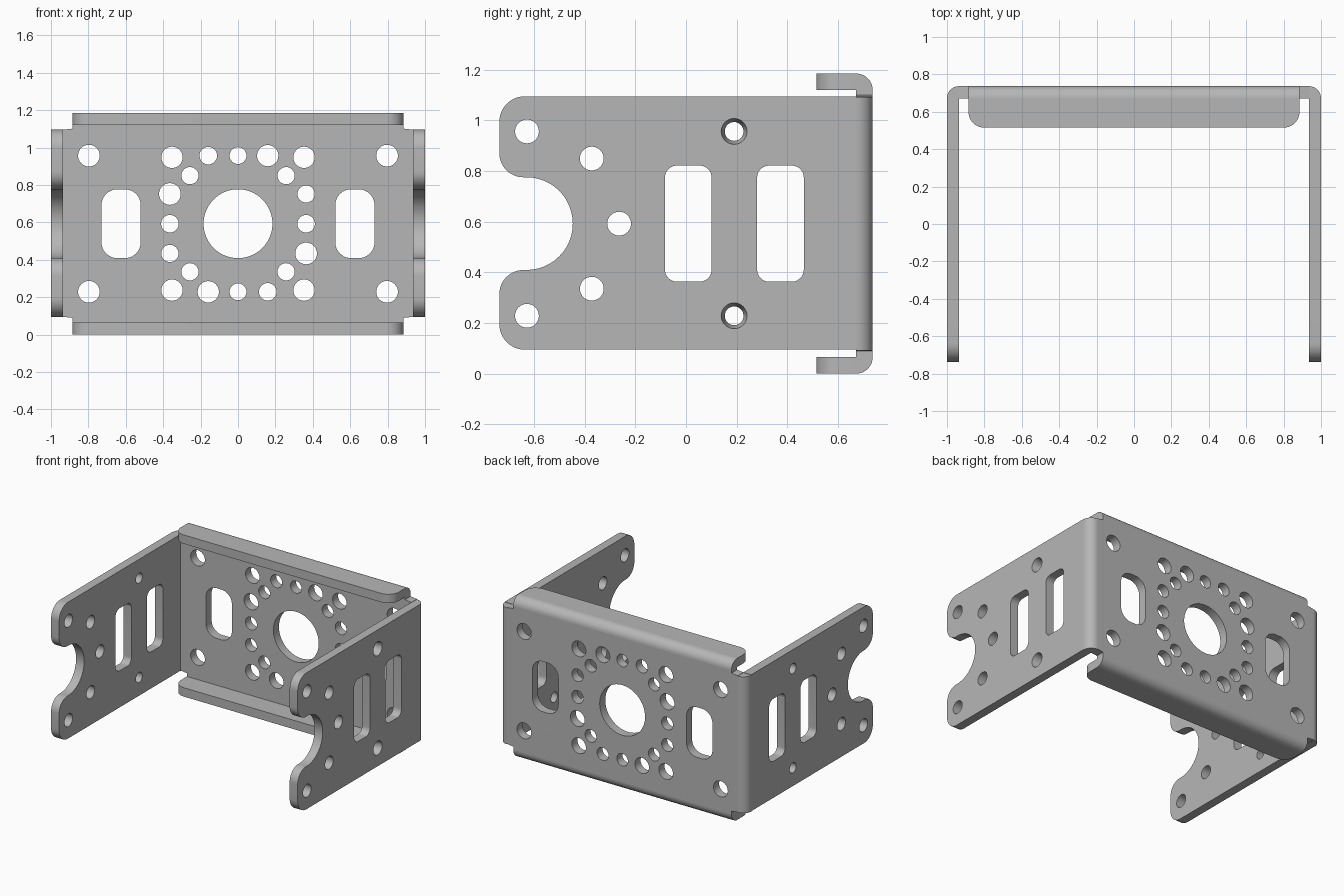
import bpy, bmesh, math
from mathutils import Vector, Matrix

cube = bpy.data.objects.get("Cube")
if cube:
    bpy.data.objects.remove(cube, do_unlink=True)

T = 0.065                 # sheet thickness
W, D, H = 1.0, 0.737, 1.185
MID = H / 2
XI, YI = W - T, D - T     # inner faces of the sheet
Z0, Z1 = 0.095, 1.095     # height range of the side plates
FX = 0.885                # half length of the flanges

steel = bpy.data.materials.new("grey_steel")
steel.use_nodes = True
COLOUR = (0.47, 0.47, 0.47, 1)
steel.diffuse_color = COLOUR
steel.node_tree.nodes["Principled BSDF"].inputs["Base Color"].default_value = COLOUR

# Sketch planes: local x, y, z axes given in world space
FLAT = Matrix.Identity(3)
FRONT = Matrix(((1, 0, 0), (0, 0, -1), (0, 1, 0)))
SIDE = Matrix(((0, 0, 1), (1, 0, 0), (0, 1, 0)))


def rounded(corners, steps=12):
    """Right-angled outline with a radius for each corner (x, y, r)."""
    pts = []
    for i, (x, y, r) in enumerate(corners):
        p = Vector((x, y))
        if r == 0:
            pts.append(p)
            continue
        a = (Vector(corners[i - 1][:2]) - p).normalized()
        b = (Vector(corners[(i + 1) % len(corners)][:2]) - p).normalized()
        c = p + (a + b) * r
        for k in range(steps + 1):
            t = math.pi / 2 * k / steps
            pts.append(c - (b * math.cos(t) + a * math.sin(t)) * r)
    return pts


def slot(x0, x1, y0, y1, r):
    return rounded([(x0, y0, r), (x1, y0, r), (x1, y1, r), (x0, y1, r)])


def circle(x, y, r, n=32):
    return [Vector((x + r * math.cos(math.tau * k / n), y + r * math.sin(math.tau * k / n)))
            for k in range(n)]


def finish(name, bm):
    bmesh.ops.remove_doubles(bm, verts=bm.verts, dist=0.0002)
    bmesh.ops.recalc_face_normals(bm, faces=bm.faces)
    mesh = bpy.data.meshes.new(name)
    bm.to_mesh(mesh)
    bm.free()
    mesh.materials.append(steel)
    obj = bpy.data.objects.new(name, mesh)
    bpy.context.collection.objects.link(obj)
    bpy.ops.object.select_all(action='DESELECT')
    obj.select_set(True)
    bpy.context.view_layer.objects.active = obj
    bpy.ops.object.shade_smooth_by_angle(angle=math.radians(35))


def sheet(name, loops, thickness, plane, centre):
    """Fill an outline with its holes, extrude it and place it."""
    curve = bpy.data.curves.new(name + "_sketch", 'CURVE')
    curve.dimensions = '2D'
    curve.fill_mode = 'BOTH'
    curve.extrude = thickness / 2
    for loop in loops:
        s = curve.splines.new('POLY')
        s.points.add(len(loop) - 1)
        for pt, co in zip(s.points, loop):
            pt.co = (co.x, co.y, 0, 1)
        s.use_cyclic_u = True
    sketch = bpy.data.objects.new(name + "_sketch", curve)
    bpy.context.collection.objects.link(sketch)
    dg = bpy.context.evaluated_depsgraph_get()
    raw = bpy.data.meshes.new_from_object(sketch.evaluated_get(dg))
    raw.transform(Matrix.Translation(centre) @ plane.to_4x4())
    bm = bmesh.new()
    bm.from_mesh(raw)
    bpy.data.objects.remove(sketch, do_unlink=True)
    bpy.data.curves.remove(curve)
    bpy.data.meshes.remove(raw)
    finish(name, bm)


def quarter(x, y, sx, sy):
    """Quarter disc used as the section of a bend."""
    arc = [Vector((x + sx * T * math.cos(math.pi / 2 * k / 10),
                   y + sy * T * math.sin(math.pi / 2 * k / 10))) for k in range(11)]
    return [Vector((x, y))] + arc


# Back plate with corner reliefs, bore, slots and hole pattern
S, R = 0.006, 0.012
back = rounded([
    (-XI, Z0, 0), (-FX, Z0 - S, 0), (-FX, T, 0), (FX, T, 0), (FX, Z0 - S, 0), (XI, Z0, 0),
    (XI, Z1, 0), (FX, Z1 + S, 0), (FX, H - T, 0), (-FX, H - T, 0), (-FX, Z1 + S, 0), (-XI, Z1, 0)])
loops = [back, circle(0, MID, 0.184, 64)]
for s in (-1, 1):
    a, b = sorted((s * 0.52, s * 0.73))
    loops.append(slot(a, b, MID - 0.184, MID + 0.184, 0.085))
# Offsets from the centre; each hole repeats after a half turn
pattern = [(-0.797, 0.364, 0.058), (0.797, 0.364, 0.058), (-0.353, 0.355, 0.057),
           (0.353, 0.355, 0.057), (-0.159, 0.364, 0.047), (0, 0.364, 0.045),
           (0.159, 0.364, 0.057), (-0.257, 0.257, 0.046), (0.257, 0.257, 0.046),
           (-0.364, 0.159, 0.058), (0.364, 0.159, 0.046), (-0.364, 0, 0.047)]
for x, z, r in pattern:
    for s in (1, -1):
        loops.append(circle(s * x, MID + s * z, r))
sheet("back_plate", loops, T, FRONT, (0, D - T / 2, 0))

# Side plates with a rounded mouth, slots and holes
N = 0.183
side = rounded([(-D, Z0, 0.1), (YI, Z0, 0), (YI, Z1, 0), (-D, Z1, 0.1),
                (-D, MID + N, 0.095), (-0.447, MID + N, N),
                (-0.447, MID - N, N), (-D, MID - N, 0.095)])
SINK_Y, SINK_Z, BIG, SMALL = 0.19, 0.364, 0.051, 0.037
for name, s in (("left", 1), ("right", -1)):
    loops = [side, slot(-0.083, 0.101, MID - 0.229, MID + 0.229, 0.047),
             slot(0.281, 0.465, MID - 0.229, MID + 0.229, 0.047),
             circle(-0.264, MID, 0.047)]
    for up in (-1, 1):
        loops += [circle(-0.628, MID + up * 0.364, 0.047),
                  circle(-0.372, MID + up * 0.257, 0.047),
                  circle(SINK_Y, MID + up * SINK_Z, BIG if s > 0 else SMALL)]
    sheet(name + "_side_plate", loops, T, SIDE, (s * (W - T / 2), 0, 0))
    sheet(name + "_corner_bend", [quarter(s * XI, YI, s, 1)], Z1 - Z0, FLAT, (0, 0, MID))

# Tapered seats inside the two holes of the left plate
for name, up in (("upper", 1), ("lower", -1)):
    bm = bmesh.new()
    c = Vector((0, SINK_Y, MID + up * SINK_Z))
    vs = [bm.verts.new(c + Vector(v)) for v in ((W, BIG, 0), (XI, BIG, 0), (XI, SMALL, 0))]
    edges = [bm.edges.new((vs[i], vs[(i + 1) % 3])) for i in range(3)]
    bmesh.ops.spin(bm, geom=vs + edges, cent=c, axis=(1, 0, 0),
                   angle=math.tau, steps=32)
    finish(name + "_tapered_seat", bm)

# Top and bottom flanges with their bends
flange = rounded([(-FX, 0.515, 0.085), (FX, 0.515, 0.085), (FX, YI, 0), (-FX, YI, 0)])
for name, z, s in (("bottom", T, -1), ("top", H - T, 1)):
    sheet(name + "_flange", [flange], T, FLAT, (0, 0, z + s * T / 2))
    sheet(name + "_flange_bend", [quarter(YI, z, 1, s)], 2 * FX, SIDE, (0, 0, 0))
